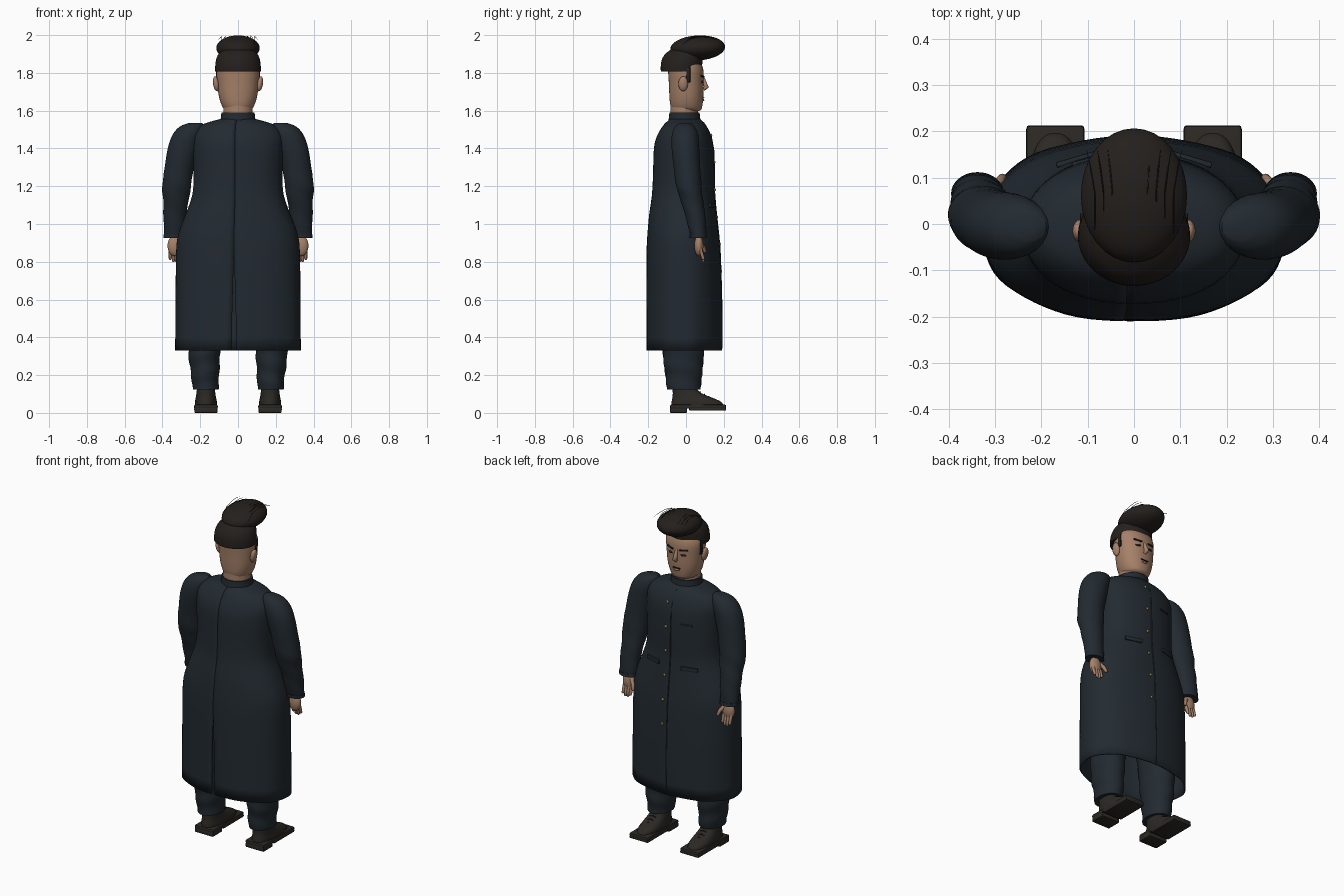
import bpy, bmesh, math, random
from mathutils import Vector, Matrix

if "Cube" in bpy.data.objects:
    bpy.data.objects.remove(bpy.data.objects["Cube"])

random.seed(4)


def mat(name, rgb):
    m = bpy.data.materials.new(name)
    m.diffuse_color = (*rgb, 1)
    m.use_nodes = True
    m.node_tree.nodes["Principled BSDF"].inputs["Base Color"].default_value = m.diffuse_color
    return m


CLOTH = mat("navy_cloth", (0.016, 0.023, 0.03))
SKIN = mat("skin", (0.38, 0.22, 0.14))
HAIR = mat("dark_hair", (0.018, 0.014, 0.012))
LEATHER = mat("leather", (0.025, 0.022, 0.018))
BRASS = mat("brass", (0.35, 0.22, 0.07))


def finish(name, bm, m, angle=50):
    me = bpy.data.meshes.new(name)
    bm.normal_update()
    bm.to_mesh(me)
    bm.free()
    ob = bpy.data.objects.new(name, me)
    bpy.context.collection.objects.link(ob)
    me.materials.append(m)
    bpy.ops.object.select_all(action='DESELECT')
    ob.select_set(True)
    bpy.context.view_layer.objects.active = ob
    bpy.ops.object.shade_smooth_by_angle(angle=math.radians(angle))
    return ob


def smooth_rows(rows, k):
    """Catmull-Rom subdivision of the section rows."""
    out = []
    for i in range(len(rows) - 1):
        p0, p1, p2, p3 = rows[max(i - 1, 0)], rows[i], rows[i + 1], rows[min(i + 2, len(rows) - 1)]
        for j in range(k):
            t = j / k
            out.append([b + 0.5 * t * (c - a + t * (2 * a - 5 * b + 4 * c - d + t * (3 * (b - c) + d - a)))
                        for a, b, c, d in zip(p0, p1, p2, p3)])
    return out + [list(rows[-1])]


def loft(name, rows, m, n=40, k=3, e=2.0, caps=(True, True), gap=None, wave=None):
    """Stack of super-ellipse sections: (cx, cy, z, rx, ry)."""
    bm = bmesh.new()
    rings = []
    for cx, cy, z, rx, ry in smooth_rows(rows, k):
        g = gap(z) if gap else 0
        ring = []
        for i in range(n + (1 if gap else 0)):
            a = -math.pi / 2 - 0.05 * bool(gap) + g + (2 * math.pi - 2 * g) * i / n
            c, s = math.cos(a), math.sin(a)
            w = 1 + (wave(a, z) if wave else 0)
            ring.append(bm.verts.new((cx + w * rx * math.copysign(abs(c) ** (2 / e), c),
                                      cy + w * ry * math.copysign(abs(s) ** (2 / e), s), z)))
        rings.append(ring)
    for r, q in zip(rings, rings[1:]):
        for i in range(n):
            j = i + 1 if gap else (i + 1) % n
            bm.faces.new((r[i], r[j], q[j], q[i]))
    if caps[0]:
        bm.faces.new(rings[0])
    if caps[1]:
        bm.faces.new(rings[-1])
    bmesh.ops.recalc_face_normals(bm, faces=bm.faces)
    return finish(name, bm, m)


def ball(name, loc, rad, m, rot=(0, 0, 0), seg=20):
    bm = bmesh.new()
    bmesh.ops.create_uvsphere(bm, u_segments=seg, v_segments=seg * 2 // 3, radius=1)
    ob = finish(name, bm, m)
    ob.location, ob.scale, ob.rotation_euler = loc, rad, rot
    return ob


def box(name, loc, size, m, rot=(0, 0, 0), bevel=0.005):
    bm = bmesh.new()
    bmesh.ops.create_cube(bm, size=1, matrix=Matrix.Diagonal((*size, 1)))
    if bevel:
        bmesh.ops.bevel(bm, geom=bm.edges[:], offset=bevel, segments=2, affect='EDGES', profile=0.5)
    ob = finish(name, bm, m, 30)
    ob.location, ob.rotation_euler = loc, rot
    return ob


def tube(name, pts, radii, m, res=3):
    cu = bpy.data.curves.new(name, 'CURVE')
    cu.dimensions, cu.bevel_depth, cu.bevel_resolution, cu.use_fill_caps = '3D', 1, res, True
    sp = cu.splines.new('POLY')
    sp.points.add(len(pts) - 1)
    for p, co, r in zip(sp.points, pts, radii):
        p.co, p.radius = (*co, 1), r
    sp.use_smooth = True
    cu.materials.append(m)
    ob = bpy.data.objects.new(name, cu)
    bpy.context.collection.objects.link(ob)
    return ob


# Long coat with a back vent and slight hem ripples
COAT = [(0, -.01, .33, .332, .2), (0, -.011, .6, .33, .2), (0, -.014, .85, .328, .195),
        (0, -.016, .95, .315, .188), (0, -.017, 1.05, .278, .178), (0, -.015, 1.15, .243, .166),
        (0, -.012, 1.25, .235, .163), (0, -.012, 1.4, .24, .158), (0, -.01, 1.47, .236, .142),
        (0, -.007, 1.52, .2, .115), (0, -.006, 1.545, .135, .092), (0, -.006, 1.557, .088, .08)]
coat = loft("long_coat", COAT, CLOTH, n=72, e=2.2, caps=(False, False),
            gap=lambda z: 0.028 * max(0, min(1, (0.87 - z) / 0.4)),
            wave=lambda a, z: 0.008 * math.sin(9 * a) * max(0, 0.9 - z) / 0.57)
sol = coat.modifiers.new("thickness", 'SOLIDIFY')
sol.thickness, sol.offset = 0.008, -1


def front_y(x, z):
    """Front surface of the coat at a given x and height."""
    for a, b in zip(COAT, COAT[1:]):
        if a[2] <= z <= b[2]:
            t = (z - a[2]) / (b[2] - a[2])
            cy, rx, ry = [a[i] + t * (b[i] - a[i]) for i in (1, 3, 4)]
            return cy + ry * (1 - (abs(x) / rx) ** 2.2) ** (1 / 2.2)


# Front opening, buttons and pocket flaps
zs = [0.34 + 1.2 * i / 16 for i in range(17)]
tube("front_opening", [(0, front_y(0, z), z) for z in zs], [0.004] * 17, CLOTH, 1)
for i in range(6):
    z = 1.47 - 0.144 * i
    ball("button", (0.03, front_y(0.03, z) + 0.002, z), (0.008, 0.006, 0.008), BRASS, seg=12)
for x, z, w in ((-.12, 1.1, .1), (.12, 1.1, .1), (-.1, 1.36, .07)):
    slope = (front_y(x + .02, z) - front_y(x - .02, z)) / .04
    box("pocket_flap", (x, front_y(x, z), z), (w, .012, .024 if w > .08 else .01), CLOTH,
        (0, 0, math.atan(slope)), 0.003)

# Stand collar, neck and head
loft("collar", [(0, -.008, 1.535, .096, .088), (0, -.008, 1.56, .091, .083), (0, -.008, 1.59, .088, .08)], CLOTH)
loft("neck", [(0, -.01, 1.55, .078, .073), (0, -.01, 1.66, .078, .072)], SKIN, k=1)
loft("head", [(0, .01, 1.592, .03, .035), (0, .004, 1.603, .068, .074), (0, .002, 1.63, .087, .085),
              (0, .002, 1.68, .102, .09), (0, .001, 1.75, .11, .092), (0, -.002, 1.82, .115, .093),
              (0, -.01, 1.87, .1, .08)], SKIN, e=2.15)

# Hair: close cap, swept-forward quiff and loose strands
loft("hair_cap", [(0, -.025, 1.808, .121, .108), (0, -.025, 1.83, .121, .109), (0, -.02, 1.87, .116, .108),
                  (0, -.01, 1.905, .1, .095), (0, .005, 1.94, .06, .06)], HAIR)
ball("quiff", (0, .062, 1.932), (.115, .145, .066), HAIR, (math.radians(3), 0, 0), 32)
for i in range(10):
    x = -.085 + .019 * i
    h = random.uniform(-.006, .0)
    tube("hair_strand", [(x, -.02, 1.95), (x, .02, 1.985 + h), (x, .07, 1.997 + h), (x * 1.1, .12, 1.993 + h),
                         (x * 1.2, .16, 1.975)], [.0015] * 4 + [.0005], HAIR, 0)

# Nose and mouth
tube("nose", [(0, .088, 1.78), (0, .1, 1.745), (0, .108, 1.725), (0, .093, 1.712)], [.008, .011, .014, .008], SKIN)
box("mouth", (0, .093, 1.668), (.05, .008, .006), HAIR, bevel=.002)
ball("lower_lip", (0, .09, 1.656), (.02, .007, .006), SKIN, seg=12)

for s in (-1, 1):
    side = "right" if s < 0 else "left"
    # Eyes, brows, ears and sideburns
    ball(side + "_eye", (s * .042, .085, 1.752), (.017, .008, .007), HAIR, (0, 0, -s * .3), 12)
    box(side + "_brow", (s * .045, .087, 1.782), (.05, .012, .009), HAIR, (0, -s * .12, -s * .3), .003)
    ball(side + "_ear", (s * .116, -.015, 1.742), (.016, .025, .04), SKIN, (0, s * .15, 0))
    box(side + "_sideburn", (s * .11, .012, 1.79), (.014, .022, .08), HAIR, bevel=.004)

    # Sleeve and cuff
    loft(side + "_sleeve", [(s * x, y, z, rx, ry) for x, y, z, rx, ry in (
        (.338, .068, .93, .053, .042), (.337, .06, .98, .056, .047), (.334, .046, 1.06, .061, .054),
        (.328, .03, 1.13, .068, .06), (.325, .015, 1.2, .076, .067), (.311, .005, 1.3, .077, .07),
        (.29, -.003, 1.4, .082, .073), (.268, -.005, 1.47, .08, .07), (.245, -.006, 1.515, .065, .053),
        (.225, -.006, 1.535, .035, .028))], CLOTH,
        wave=lambda a, z: .02 * math.sin(55 * z + 2 * a) * (z < 1.3))
    loft(side + "_cuff", [(s * .338, .066, .925, .057, .046), (s * .338, .064, .945, .057, .046)], CLOTH, k=1)

    # Hand with four fingers and a thumb
    ball(side + "_palm", (s * .335, .068, .885), (.038, .024, .055), SKIN)
    for f in range(4):
        x = .309 + .0165 * f
        tip = .802 + (.012 if f in (0, 3) else 0)
        tube(side + "_finger", [(s * x, .072, .88), (s * x, .083, .845), (s * x, .09, .82), (s * x, .092, tip),
                                (s * x, .092, tip - .004)], [.009, .009, .0085, .007, .003], SKIN)
    tube(side + "_thumb", [(s * .312, .075, .905), (s * .292, .09, .88), (s * .284, .1, .855), (s * .284, .101, .848)],
         [.012, .011, .009, .004], SKIN)

    # Trouser leg with soft wrinkles
    loft(side + "_trouser_leg", [(s * x, y, z, rx, ry) for x, y, z, rx, ry in (
        (.172, -.012, .125, .068, .088), (.174, -.012, .2, .074, .096), (.178, -.014, .3, .083, .106),
        (.172, -.014, .45, .09, .115), (.15, -.014, .7, .105, .125), (.13, -.014, .95, .115, .13))], CLOTH,
        k=6, wave=lambda a, z: .03 * math.sin(60 * z + s * a) * (z < .5))

    # Shoe: sole, heel block and upper with laces
    box(side + "_sole", (s * .17, .064, .033), (.126, .298, .022), LEATHER, bevel=.008)
    box(side + "_heel", (s * .17, -.04, .014), (.122, .09, .028), LEATHER, bevel=.005)
    box(side + "_tread", (s * .17, .115, .02), (.124, .196, .016), LEATHER, bevel=.005)
    loft(side + "_shoe_upper", [(s * .17, .06, .04, .058, .138), (s * .17, .054, .06, .058, .13),
                                (s * .17, .034, .08, .054, .106), (s * .17, .005, .105, .05, .075),
                                (s * .17, -.012, .14, .046, .06)], LEATHER, e=2.4)
    for j in range(3):
        y, z = .075 + .022 * j, .112 - .012 * j
        tube(side + "_lace", [(s * .15, y, z - .006), (s * .17, y, z), (s * .19, y, z - .006)], [.003] * 3, HAIR, 1)
